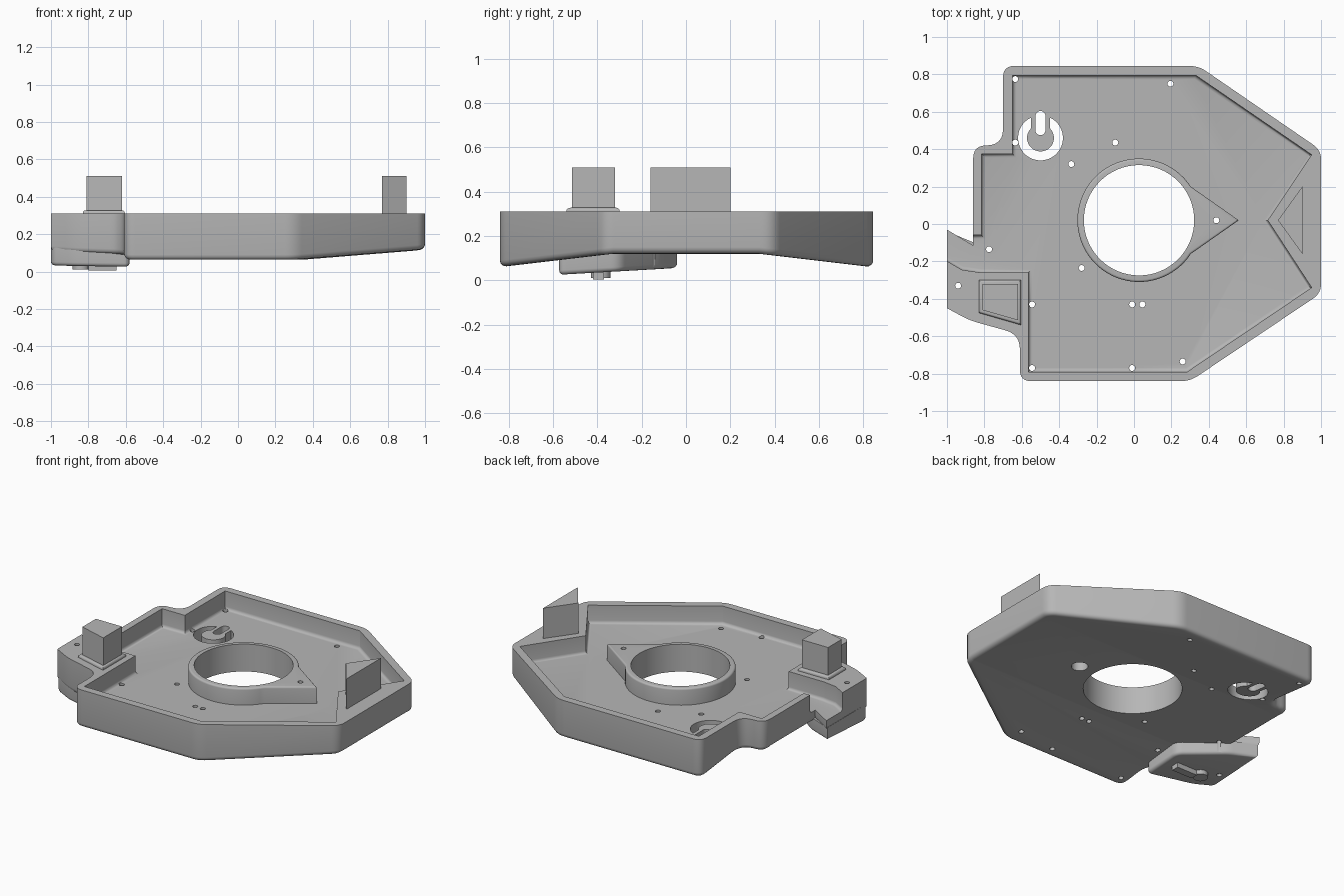
import bpy, bmesh
from math import sin, cos, radians, acos, degrees
from mathutils import Vector

cube = bpy.data.objects.get("Cube")
if cube:
    bpy.data.objects.remove(cube, do_unlink=True)

grey = bpy.data.materials.new("plain grey")
grey.use_nodes = True
grey.diffuse_color = (0.47, 0.47, 0.47, 1)
grey.node_tree.nodes["Principled BSDF"].inputs["Base Color"].default_value = (0.47, 0.47, 0.47, 1)

RIM, FLOOR = 0.31, 0.19


def rounded(points, steps=6):
    """Outline with softened corners; each point is x, y, radius-like setback."""
    out = []
    for i, (x, y, r) in enumerate(points):
        p = Vector((x, y))
        if r == 0:
            out.append(p)
            continue
        a = p + (Vector(points[i - 1][:2]) - p).normalized() * r
        b = p + (Vector(points[(i + 1) % len(points)][:2]) - p).normalized() * r
        for k in range(steps + 1):
            t = k / steps
            out.append(a * (1 - t) ** 2 + p * 2 * t * (1 - t) + b * t * t)
    return out


def arc(cx, cy, r, start, end, steps):
    angles = [radians(start + (end - start) * k / steps) for k in range(steps + 1)]
    return [(cx + r * cos(a), cy + r * sin(a)) for a in angles]


def circle(cx, cy, r, steps=20):
    return arc(cx, cy, r, 0, 360, steps)[:-1]


def prism(name, outlines, low, high, bevel=0, side="bottom", folds=()):
    """Upright solid; low may be a height or a function of y."""
    bm = bmesh.new()
    for outline in outlines:
        bot = [bm.verts.new((p[0], p[1], 0)) for p in outline]
        top = [bm.verts.new((p[0], p[1], high)) for p in outline]
        bm.faces.new(bot[::-1])
        bm.faces.new(top)
        for i in range(len(bot)):
            bm.faces.new((bot[i - 1], bot[i], top[i], top[i - 1]))
    for y in folds:
        bmesh.ops.bisect_plane(bm, geom=bm.verts[:] + bm.edges[:] + bm.faces[:],
                               plane_co=(0, y, 0), plane_no=(0, 1, 0))
    for v in bm.verts:
        if v.co.z < 1e-5:
            v.co.z = low(v.co.y) if callable(low) else low
    bmesh.ops.recalc_face_normals(bm, faces=bm.faces[:])
    bm.normal_update()
    if bevel:
        def chosen(e):
            nz = [f.normal.z for f in e.link_faces]
            cap = min(nz) < -0.7 if side == "bottom" else max(nz) > 0.7
            return cap and any(abs(n) < 0.3 for n in nz)
        bmesh.ops.bevel(bm, geom=[e for e in bm.edges if chosen(e)], offset=bevel,
                        segments=4, profile=0.5, affect="EDGES")
    mesh = bpy.data.meshes.new(name)
    bm.to_mesh(mesh)
    bm.free()
    mesh.materials.append(grey)
    ob = bpy.data.objects.new(name, mesh)
    bpy.context.collection.objects.link(ob)
    return ob


def activate(ob):
    bpy.ops.object.select_all(action="DESELECT")
    ob.select_set(True)
    bpy.context.view_layer.objects.active = ob


def cut(ob, cutters):
    activate(ob)
    for c in cutters:
        mod = ob.modifiers.new("cut", "BOOLEAN")
        mod.operation, mod.solver, mod.object = "DIFFERENCE", "EXACT", c
        bpy.ops.object.modifier_apply(modifier=mod.name)


# Tray body with folded underside and softened bottom edge
body_line = rounded([
    (-.70, .845, .06), (-.70, .42, .09), (-.86, .42, .07), (-.86, -.115, 0),
    (-1, -.03, 0), (-1, -.45, 0), (-.88, -.515, .05), (-.61, -.59, .08),
    (-.61, -.84, .06), (.30, -.84, .05), (1, -.37, .05), (1, .395, .05),
    (.345, .845, .05)])
body = prism("tray_body", [body_line],
             lambda y: .06 + .06 * max(0, min(1, (.84 - abs(y)) / .51)),
             RIM, bevel=.03, folds=(-.33, .33))

# Hollow with open spout, leaving the raised corner block and the wedge platform
pocket = prism("pocket_cutter", [[
    (-.65, .795), (-.65, .375), (-.815, .375), (-.815, -.06), (-.88, -.06),
    (-.95, .1), (-1.1, .1), (-1.1, -.14), (-.92, -.245), (-.82, -.26),
    (-.565, -.26), (-.565, -.79), (.285, -.79), (.95, -.34), (.715, .02),
    (.95, .37), (.33, .795)]], FLOOR, .5, bevel=.02)

# Central opening and screw holes
CX, CY = .027, .02
screws = [(-.635, .775), (.195, .75), (-.1, .435), (-.335, .32), (-.635, .435),
          (-.775, -.135), (-.28, -.235), (-.94, -.33), (-.545, -.43), (-.01, -.43),
          (.045, -.43), (-.545, -.77), (-.01, -.77), (.26, -.735), (.44, .02)]
holes = prism("hole_cutter", [circle(CX, CY, .295, 64)]
              + [circle(x, y, .016, 14) for x, y in screws], -.1, .6)
counterbore = prism("counterbore_cutter", [circle(.44, .02, .05)], -.1, .24)

# Flexing push button: a split ring and a slot cut through the floor
BX, BY, R1, R2, GAP = -.5, .46, .12, .072, .05
g1, g2 = degrees(acos(GAP / R1)), degrees(acos(GAP / R2))
split_ring = arc(BX, BY, R1, 180 - g1, 360 + g1, 40) + arc(BX, BY, R2, 360 + g2, 180 - g2, 32)
slot = arc(BX, .577, .027, 0, 180, 10) + arc(BX, .502, .027, 180, 360, 10)
button = prism("button_cutter", [split_ring, slot], -.1, .6)

# Teardrop collar around the opening
collar = prism("teardrop_collar", [arc(CX, CY, .33, 33, 327, 60) + [(.56, .02)]],
               FLOOR, .3, bevel=.012, side="top")

# Pad under the spout corner
pad = prism("spout_pad", [rounded([
    (-1, -.04, 0), (-1, -.45, .03), (-.88, -.51, .03), (-.58, -.58, .04),
    (-.58, -.3, .04), (-.83, -.11, .03)])],
    lambda y: .025 + .057 * (y + .58), .14, bevel=.02)

cut(body, [pocket, holes, counterbore, button])
cut(collar, [holes, counterbore])
cut(pad, [holes])
for c in (pocket, holes, counterbore, button):
    bpy.data.objects.remove(c, do_unlink=True)

# Corner post with a flared foot
post = prism("corner_post", [[(-.81, -.32), (-.81, -.46), (-.62, -.515), (-.62, -.32)]],
             RIM - .02, .51)
foot = prism("post_foot", [[(-.83, -.3), (-.83, -.475), (-.605, -.54), (-.605, -.3)]],
             RIM - .02, RIM + .018, bevel=.014, side="top")

# Wedge standing on the platform
wedge = prism("wedge_post", [[(.77, .02), (.9, -.16), (.9, .2)]], RIM - .02, .51)

# Small bar and knob beneath the pad
bar = prism("pad_bar", [[(-.8, -.42), (-.65, -.42), (-.65, -.37), (-.8, -.37)]], .005, .06)
knob = prism("pad_knob", [circle(-.84, -.385, .045)], .01, .06)
link = prism("pad_link", [[(-.84, -.41), (-.78, -.41), (-.78, -.375), (-.84, -.375)]], .012, .06)

for ob in (body, collar, pad, post, foot, wedge, bar, knob, link):
    activate(ob)
    bpy.ops.object.shade_smooth_by_angle(angle=radians(30))
